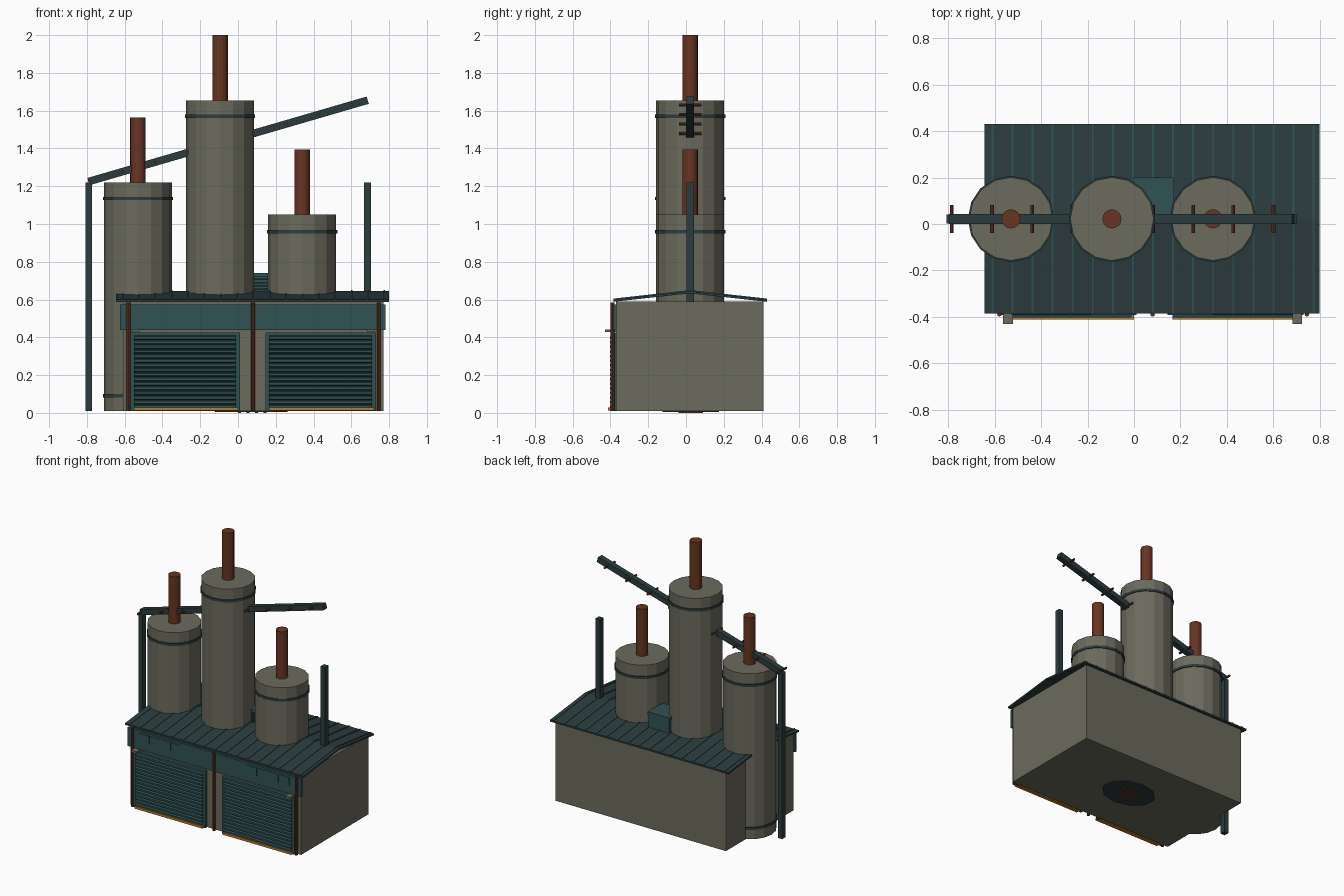
import bpy, bmesh, math
from mathutils import Matrix, Vector

if "Cube" in bpy.data.objects:
    bpy.data.objects.remove(bpy.data.objects["Cube"], do_unlink=True)


def material(name, rgb):
    m = bpy.data.materials.new(name)
    m.use_nodes = True
    m.diffuse_color = (*rgb, 1)
    m.node_tree.nodes["Principled BSDF"].inputs["Base Color"].default_value = (*rgb, 1)
    return m


concrete = material("concrete", (0.15, 0.145, 0.11))
teal = material("teal_paint", (0.03, 0.085, 0.088))
dark = material("dark_teal_metal", (0.025, 0.045, 0.047))
rust = material("rust", (0.14, 0.035, 0.016))
orange = material("orange_trim", (0.5, 0.2, 0.02))


def finish(bm, name, mat):
    bmesh.ops.recalc_face_normals(bm, faces=bm.faces)
    me = bpy.data.meshes.new(name)
    bm.to_mesh(me)
    bm.free()
    me.materials.append(mat)
    ob = bpy.data.objects.new(name, me)
    bpy.context.collection.objects.link(ob)
    return ob


def box(name, mat, x, y, z):
    """Box from (min, max) pairs."""
    bm = bmesh.new()
    size = [b - a for a, b in (x, y, z)]
    mid = Vector([(a + b) / 2 for a, b in (x, y, z)])
    bmesh.ops.create_cube(bm, size=1, matrix=Matrix.Translation(mid) @ Matrix.Diagonal((*size, 1)))
    return finish(bm, name, mat)


def cylinder(name, mat, start, end, radius, sides=16):
    a, b = Vector(start), Vector(end)
    rot = (b - a).to_track_quat("Z", "Y").to_matrix().to_4x4()
    bm = bmesh.new()
    bmesh.ops.create_cone(bm, cap_ends=True, segments=sides, radius1=radius, radius2=radius,
                          depth=(b - a).length, matrix=Matrix.Translation((a + b) / 2) @ rot)
    return finish(bm, name, mat)


def extrude_x(name, mat, profile, x0, x1):
    """Extrude a closed (y, z) profile along x."""
    bm = bmesh.new()
    face = bm.faces.new([bm.verts.new((x0, y, z)) for y, z in profile])
    new = bmesh.ops.extrude_face_region(bm, geom=[face])["geom"]
    bmesh.ops.translate(bm, vec=(x1 - x0, 0, 0),
                        verts=[v for v in new if isinstance(v, bmesh.types.BMVert)])
    return finish(bm, name, mat)


MID = 0.022  # ridge and silo line

# Building body
box("building_body", concrete, (-0.61, 0.77), (-0.37, 0.41), (0.01, 0.59))


# Pitched roof with standing seams
def gable(low, thick):
    eaves, ridge = 0.588 + low, 0.633 + low
    return [(-0.385, eaves), (MID, ridge), (0.43, eaves),
            (0.43, eaves + thick), (MID, ridge + thick), (-0.385, eaves + thick)]


extrude_x("roof", dark, gable(0, 0.012), -0.645, 0.80)
for i in range(17):
    x = -0.61 + i * 0.0865
    extrude_x("roof_seam", teal, gable(0.012, 0.005), x - 0.004, x + 0.004)

# Silos with bands and chimneys
for x, top, base, bands in ((-0.53, 1.22, 0.01, (1.135, 0.09)),
                            (-0.095, 1.655, 0.58, (1.57,)),
                            (0.34, 1.05, 0.58, (0.96,))):
    cylinder("silo", concrete, (x, MID, base), (x, MID, top), 0.18)
    for z in bands:
        cylinder("silo_band", dark, (x, MID, z - 0.009), (x, MID, z + 0.009), 0.186)
    cylinder("chimney", rust, (x, MID, top), (x, MID, top + 0.345), 0.041)

# Sloping conveyor with cross rods, and its posts
low, high = Vector((-0.79, MID, 1.225)), Vector((0.685, MID, 1.655))
beam = box("conveyor_beam", dark, (-0.77, 0.77), (-0.021, 0.021), (-0.02, 0.02))
beam.location = (low + high) / 2
beam.rotation_euler.y = -math.atan2(high.z - low.z, high.x - low.x)
for i in range(9):
    p = low.lerp(high, (0.005 + i * 0.1733) / 1.475)
    cylinder("conveyor_rod", rust, p - Vector((0, 0.06, 0)), p + Vector((0, 0.06, 0)), 0.008, 8)
for x, base in ((-0.79, 0.01), (0.685, 0.59)):
    box("conveyor_post", dark, (x - 0.018, x + 0.018), (MID - 0.02, MID + 0.02), (base, 1.22))

# Roof vent box with louvres
box("roof_vent", teal, (0, 0.165), (0.04, 0.195), (0.6, 0.72))
box("roof_vent_lid", teal, (-0.005, 0.17), (0.03, 0.2), (0.72, 0.74))
for i in range(4):
    z = 0.65 + i * 0.018
    box("vent_louvre", dark, (0.01, 0.155), (0.032, 0.04), (z, z + 0.008))

# Front fascia with divided panels
box("fascia", teal, (-0.625, 0.78), (-0.385, -0.368), (0.44, 0.575))
for x0 in (-0.53, 0.34):
    for i in range(4):
        x = x0 + i * 0.0875
        box("fascia_panel", teal, (x, x + 0.082), (-0.389, -0.384), (0.50, 0.56))

# Rolling doors
for x0, x1 in ((-0.57, 0.01), (0.145, 0.73)):
    for x in (x0, x1 - 0.02):
        box("door_jamb", teal, (x, x + 0.02), (-0.392, -0.368), (0.01, 0.425))
    box("door_head", teal, (x0, x1), (-0.392, -0.368), (0.41, 0.425))
    slats, count = [(-0.37, 0.41), (-0.37, 0.02)], 16
    step = 0.39 / count
    for i in range(count):
        z = 0.02 + i * step
        slats += [(-0.386, z), (-0.402, z + step * 0.25), (-0.402, z + step * 0.75), (-0.386, z + step * 0.98)]
    extrude_x("door_slats", teal, slats, x0 + 0.02, x1 - 0.02)
    box("door_bottom_bar", orange, (x0 + 0.02, x1 - 0.01), (-0.412, -0.385), (0.012, 0.028))

# Outer door lamps
for x in (-0.543, 0.703):
    box("door_lamp", concrete, (x - 0.021, x + 0.021), (-0.43, -0.37), (0.427, 0.441))

# Downpipes
for x in (-0.58, 0.08, 0.745):
    cylinder("downpipe", rust, (x, -0.389, 0.01), (x, -0.389, 0.585), 0.01, 8)

# Underside drain plate with bars
drain = cylinder("drain_plate", dark, (0, 0, 0.004), (0, 0, 0.012), 0.15, 10)
drain.location = (0.07, 0.025, 0)
drain.scale.x = 1.35
for i in range(4):
    x = 0.0 + i * 0.045
    box("drain_bar", rust, (x, x + 0.015), (-0.04, 0.09), (0, 0.006))
